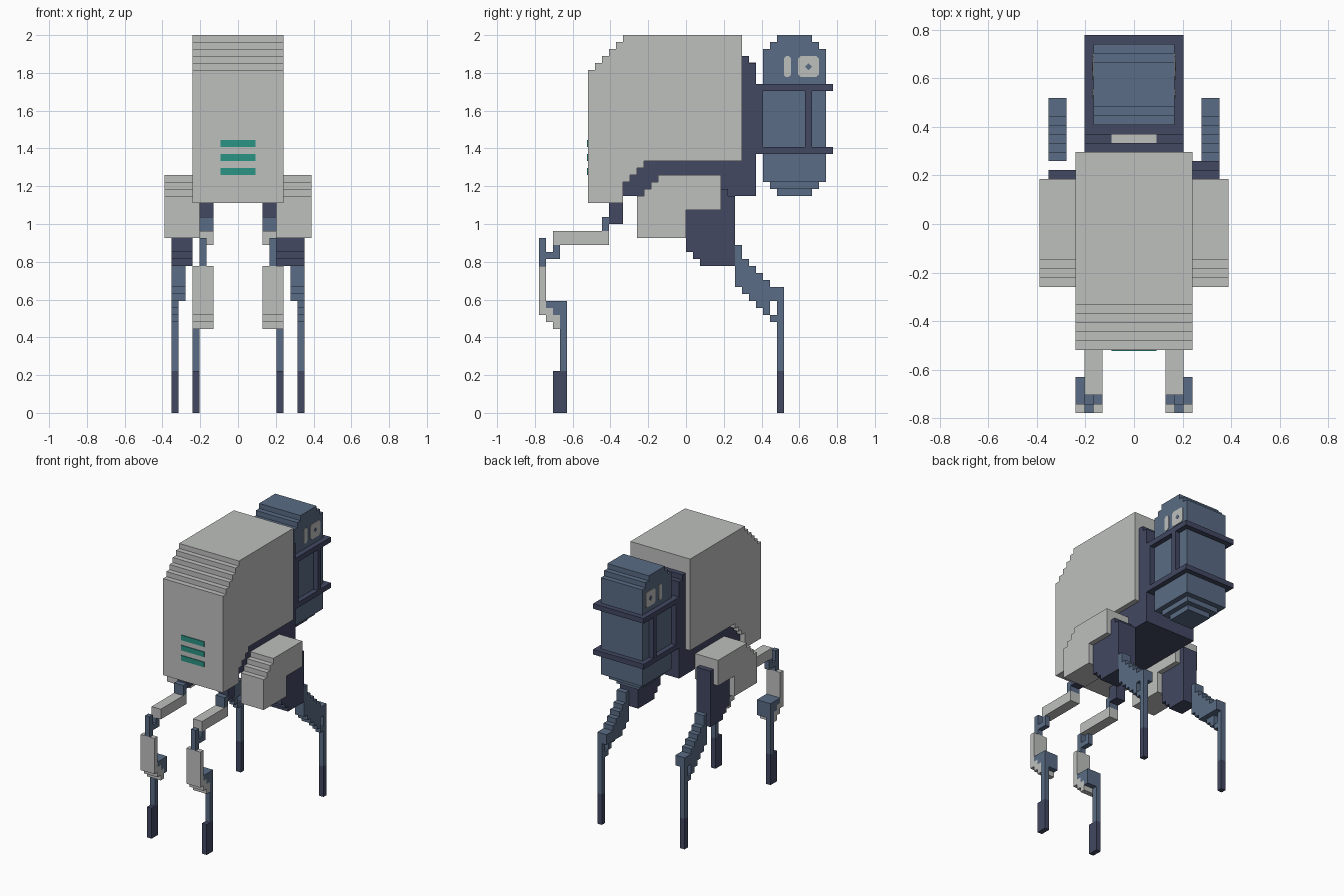
import bpy, bmesh

if "Cube" in bpy.data.objects:
    bpy.data.objects.remove(bpy.data.objects["Cube"])

U = 2 / 54  # one block unit


def material(name, rgb):
    lin = [((c / 255 + 0.055) / 1.055) ** 2.4 for c in rgb] + [1.0]
    m = bpy.data.materials.new(name)
    m.use_nodes = True
    m.diffuse_color = lin
    bsdf = next(n for n in m.node_tree.nodes if n.type == 'BSDF_PRINCIPLED')
    bsdf.inputs["Base Color"].default_value = lin
    bsdf.inputs["Roughness"].default_value = 0.8
    return m


LIGHT = material("light grey", (190, 192, 190))
BLUE = material("slate blue", (90, 108, 133))
DARK = material("dark navy", (66, 72, 98))
TEAL = material("teal", (43, 147, 133))


def extrude(name, mat, x0, x1, outline):
    """Side outline of (y, z) block units, extruded from x0 to x1."""
    bm = bmesh.new()
    face = bm.faces.new([bm.verts.new((x0 * U, y * U, z * U)) for y, z in outline])
    ext = bmesh.ops.extrude_face_region(bm, geom=[face])
    moved = [v for v in ext["geom"] if isinstance(v, bmesh.types.BMVert)]
    bmesh.ops.translate(bm, vec=((x1 - x0) * U, 0, 0), verts=moved)
    bmesh.ops.recalc_face_normals(bm, faces=bm.faces)
    me = bpy.data.meshes.new(name)
    bm.to_mesh(me)
    bm.free()
    me.materials.append(mat)
    ob = bpy.data.objects.new(name, me)
    bpy.context.collection.objects.link(ob)
    return ob


def box(name, mat, x0, x1, y0, y1, z0, z1):
    return extrude(name, mat, x0, x1, [(y0, z0), (y1, z0), (y1, z1), (y0, z1)])


def stairs(y, z, n, dy, dz, rise_first=True):
    """Outline points of n steps starting at (y, z)."""
    pts = [(y, z)]
    for _ in range(n):
        for rise in (rise_first, not rise_first):
            if rise:
                z += dz
            else:
                y += dy
            pts.append((y, z))
    return pts


# Main body with stepped front top edge and stepped belly notch
extrude("body_shell", LIGHT, -6.5, 6.5,
        [(-14, 30)] + stairs(-14, 49, 5, 1, 1, False) + [(8, 54), (8, 36)]
        + stairs(-6, 36, 3, -1, -1) + [(-9, 30)])
for z in (34, 36, 38):
    box("front_vent", TEAL, -2.5, 2.5, -14.15, -13.9, z, z + 1)

# Dark chassis under and behind the body
extrude("chassis", DARK, -5.5, 5.5,
        [(-9, 31), (10, 31), (10, 50), (9, 50), (9, 51), (8, 51), (8, 36)]
        + stairs(-6, 36, 3, -1, -1))
box("chassis_top_plate", LIGHT, -2.5, 2.5, 9, 10, 49.9, 50.1)

# Rear pod
extrude("pod", BLUE, -4.5, 4.5,
        [(11, 33), (20, 33), (20, 52), (19, 52), (19, 53), (18, 53), (18, 54),
         (13, 54), (13, 53), (12, 53), (12, 52), (11, 52)])
box("pod_base_upper", BLUE, -3.5, 3.5, 12, 19, 32, 33)
box("pod_base_lower", BLUE, -2.5, 2.5, 13, 18, 31, 32)
for z in (37, 46):
    box("pod_rail", DARK, -5.5, 5.5, 10, 21, z, z + 1)
box("pod_mount", DARK, -5.5, 5.5, 10, 11, 38, 46)


def side_parts(s, side):
    def b(name, mat, x0, x1, *r):
        return box(side + name, mat, s * x0, s * x1, *r)

    def e(name, mat, x0, x1, outline):
        return extrude(side + name, mat, s * x0, s * x1, outline)

    # Pod frame post and light panels
    b("pod_post", DARK, 4.5, 5.5, 17, 18, 38, 46)
    e("pod_slit", LIGHT, 4.4, 4.6,
      [(14.3, 48), (14.7, 48), (15, 48.3), (15, 50.7), (14.7, 51), (14.3, 51),
       (14, 50.7), (14, 48.3)])
    e("pod_port", LIGHT, 4.4, 4.6,
      [(16.4, 48), (18.6, 48), (19, 48.4), (19, 50.6), (18.6, 51), (16.4, 51),
       (16, 50.6), (16, 48.4)])
    e("pod_port_centre", BLUE, 4.5, 4.65,
      [(17.5, 49), (18, 49.5), (17.5, 50), (17, 49.5)])

    # Shoulder cover
    e("shoulder", LIGHT, 5.5, 10.5,
      [(-7, 25), (0, 25), (0, 29), (5, 29), (5, 34)]
      + stairs(-4, 34, 3, -1, -1))

    # Rear leg: the upper segment is one unit deeper on the left
    tail = [(7, 21), (7, 31), (6, 31)] if s > 0 else [(6, 21)]
    e("rear_upper_leg", DARK, 5.5 if s > 0 else 6.5, 9.5,
      [(0, 23), (1, 23), (1, 22), (2, 22), (2, 21)] + tail
      + [(6, 32), (4.9, 32), (4.9, 29), (0, 29)])
    e("rear_middle_leg", BLUE, 7.5, 9.5,
      [(7, 18), (8, 18), (8, 17), (9, 17), (9, 16), (14, 16), (14, 18)]
      + stairs(12, 18, 4, -1, 1) + [(8, 24), (7, 24)])
    e("rear_leg_brace", BLUE, 8.5, 9.5,
      [(10, 15), (11, 15), (11, 14), (12, 14), (12, 13), (13, 13), (13, 14),
       (12, 14.02), (12, 16), (10, 16)])
    b("rear_lower_leg", BLUE, 8.5, 9.5, 13, 14, 6, 16)
    b("rear_foot", DARK, 8.5, 9.5, 13, 14, 0, 6)

    # Front leg: hip, thigh, knee
    b("front_hip", DARK, 3.5, 5.5, -11, -9, 27, 31)
    b("front_hip_link", BLUE, 3.5, 5.5, -12, -11, 26, 28)
    b("front_thigh", LIGHT, 3.5, 5.5, -19, -11, 24, 26)
    e("front_knee", BLUE, 4.5, 5.5,
      [(-21, 21), (-20, 21), (-20, 22), (-18, 22), (-18, 24), (-19, 24),
       (-19, 23), (-20, 23), (-20, 25), (-21, 25)])

    # Front leg: shin guard, calf block, shank and foot
    e("front_shin_guard", LIGHT, 3.5, 6.5,
      [(-21, 14), (-20, 14), (-20, 13), (-19, 13), (-19, 12), (-18, 12),
       (-18, 14), (-19, 14), (-19, 15), (-20, 15), (-20, 21), (-21, 21)])
    e("front_calf", BLUE, 3.5, 6.5,
      [(-20, 15), (-19, 15), (-19, 14), (-18, 14), (-18, 13), (-17, 13),
       (-17, 16), (-20, 16)])
    b("front_shank", BLUE, 5.5, 6.5, -18, -17, 6, 13)
    b("front_foot", DARK, 5.5, 6.5, -19, -17, 0, 6)


for sign, label in ((1, "left_"), (-1, "right_")):
    side_parts(sign, label)
